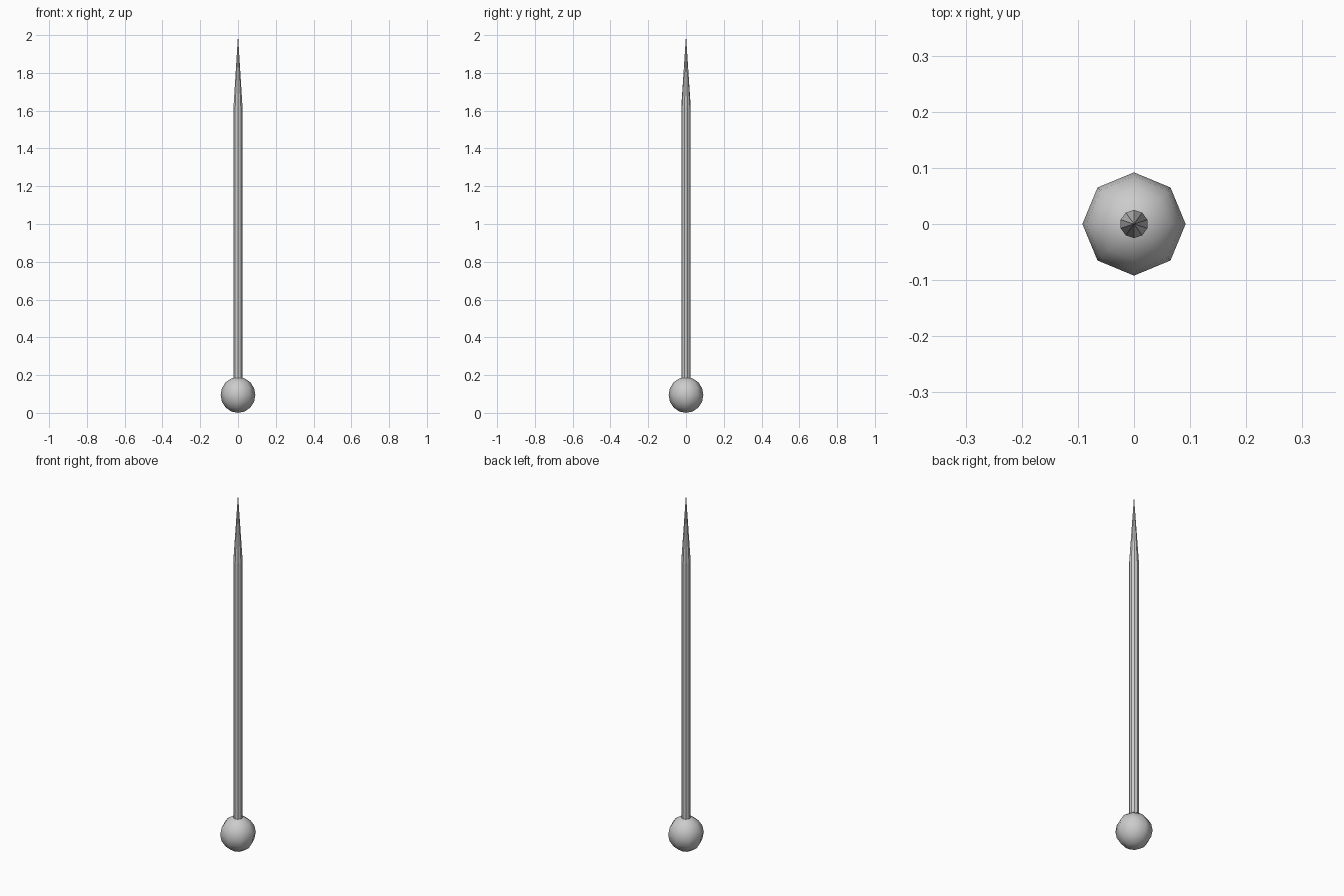
import bpy, bmesh
from math import pi, sin, cos

if "Cube" in bpy.data.objects:
    bpy.data.objects.remove(bpy.data.objects["Cube"])


def lathe(name, profile, sides, start=0.0, smooth=False):
    """Revolve an (r, z) profile around z; points with r = 0 become poles."""
    bm = bmesh.new()
    rings = []
    for r, z in profile:
        n = sides if r > 0 else 1
        rings.append([bm.verts.new((r * cos(start + 2 * pi * i / sides),
                                    r * sin(start + 2 * pi * i / sides), z))
                      for i in range(n)])
    for a, b in zip(rings, rings[1:]):
        for i in range(sides):
            j = (i + 1) % sides
            quad = [a[i % len(a)], a[j % len(a)], b[j % len(b)], b[i % len(b)]]
            bm.faces.new(list(dict.fromkeys(quad)))
    bmesh.ops.recalc_face_normals(bm, faces=bm.faces)
    for f in bm.faces:
        f.smooth = smooth
    mesh = bpy.data.meshes.new(name)
    bm.to_mesh(mesh)
    bm.free()
    obj = bpy.data.objects.new(name, mesh)
    bpy.context.collection.objects.link(obj)
    return obj


# Round head: eight-sided smooth ball
R, H = 0.092, 0.095
ball = [(0, 0)] + [(R * sin(pi * k / 8), H - H * cos(pi * k / 8))
                   for k in range(1, 8)] + [(0, 2 * H)]
lathe("ball_head", ball, 8, smooth=True)

# Needle: ten-sided shaft tapering to a point
lathe("needle_shaft", [(0, 0.17), (0.025, 0.17), (0.025, 1.62), (0, 2.0)],
      10, start=pi / 2)
